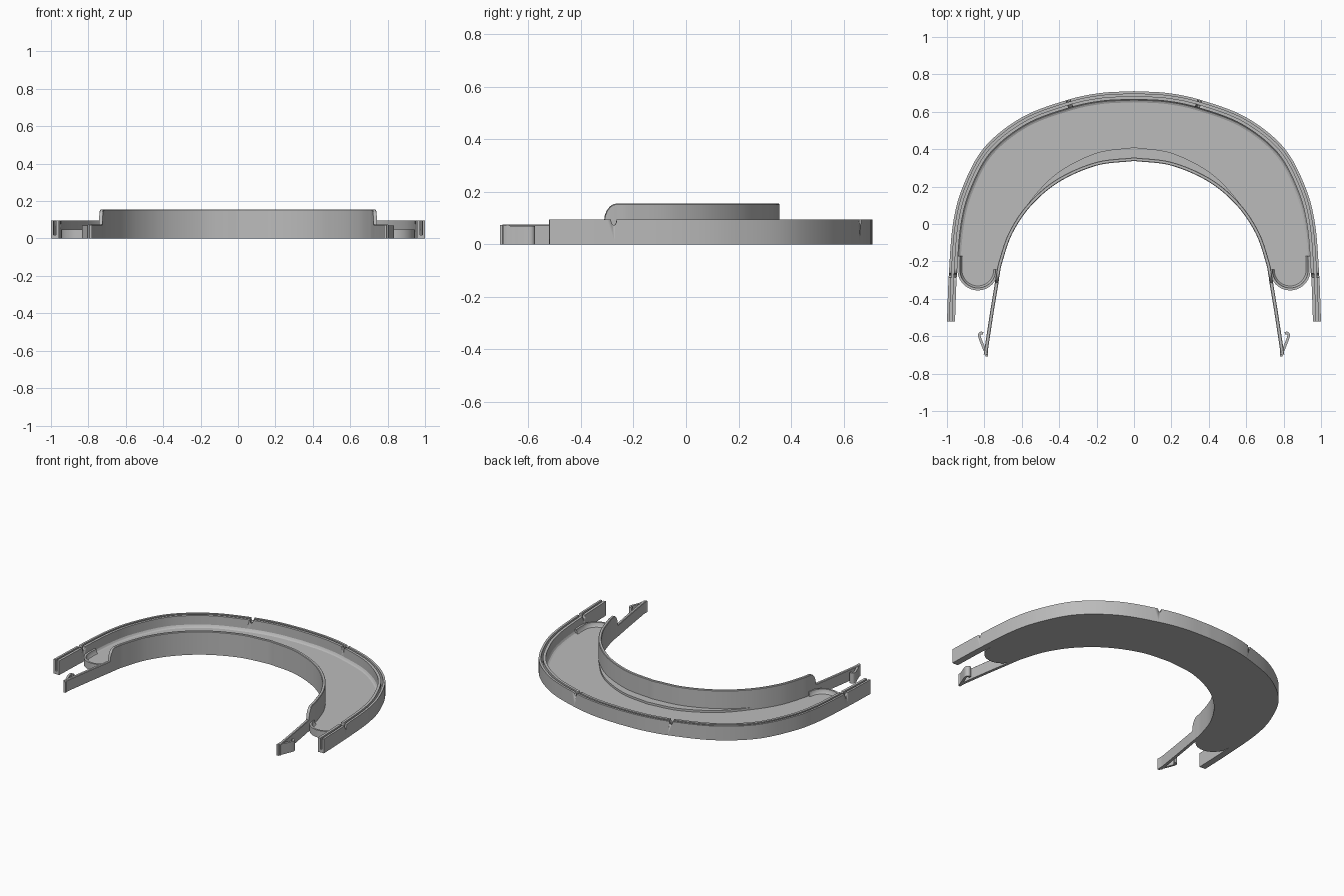
import bpy, bmesh, math
from mathutils import Vector, Matrix

if "Cube" in bpy.data.objects:
    bpy.data.objects.remove(bpy.data.objects["Cube"], do_unlink=True)

grey = bpy.data.materials.new("plain grey plastic")
grey.use_nodes = True
COLOUR = (0.5, 0.5, 0.5, 1)
grey.diffuse_color = COLOUR
grey.node_tree.nodes["Principled BSDF"].inputs["Base Color"].default_value = COLOUR


def spline(points, steps=8):
    """Smooth curve through 2D points."""
    p = [Vector(q) for q in points]
    p = [2 * p[0] - p[1]] + p + [2 * p[-1] - p[-2]]
    out = []
    for a, b, c, d in zip(p, p[1:], p[2:], p[3:]):
        for i in range(steps):
            t = i / steps
            out.append(0.5 * (2 * b + (c - a) * t + (2 * a - 5 * b + 4 * c - d) * t ** 2
                              + (3 * b - a - 3 * c + d) * t ** 3))
    return out + [p[-2]]


def flip(path):
    return [Vector((-q.x, q.y)) for q in path]


def mirrored(half):
    """Half path from the middle to the right end, completed on the left."""
    return flip(half)[:0:-1] + half


def offset(path, dist):
    """Shift a path sideways; positive is to its left."""
    out = []
    for i, q in enumerate(path):
        d = (path[min(i + 1, len(path) - 1)] - path[max(i - 1, 0)]).normalized()
        out.append(q + Vector((-d.y, d.x)) * dist)
    return out


def finish(name, bm):
    bmesh.ops.recalc_face_normals(bm, faces=bm.faces)
    mesh = bpy.data.meshes.new(name)
    bm.to_mesh(mesh)
    bm.free()
    ob = bpy.data.objects.new(name, mesh)
    bpy.context.collection.objects.link(ob)
    mesh.materials.append(grey)
    bpy.ops.object.select_all(action="DESELECT")
    ob.select_set(True)
    bpy.context.view_layer.objects.active = ob
    bpy.ops.object.shade_smooth_by_angle(angle=math.radians(30))
    return ob


def sweep(name, path, section):
    """Sweep a closed (offset, z) section; section may depend on the point."""
    bm = bmesh.new()
    get = section if callable(section) else lambda q: section
    sections = [get(q) for q in path]
    count = len(sections[0])
    shifted = {o: offset(path, o) for s in sections for o, z in s}
    rings = [[bm.verts.new((*shifted[o][i], z)) for o, z in s]
             for i, s in enumerate(sections)]
    for r, s in zip(rings, rings[1:]):
        for k in range(count):
            n = (k + 1) % count
            bm.faces.new((r[k], r[n], s[n], s[k]))
    bm.faces.new(rings[0])
    bm.faces.new(rings[-1])
    return finish(name, bm)


def slab(name, outline, z0, z1):
    bm = bmesh.new()
    face = bm.faces.new([bm.verts.new((q.x, q.y, z0)) for q in outline])
    top = bmesh.ops.extrude_face_region(bm, geom=[face])["geom"]
    bmesh.ops.translate(bm, vec=(0, 0, z1 - z0),
                        verts=[v for v in top if isinstance(v, bmesh.types.BMVert)])
    return finish(name, bm)


def box(o0, o1, z0, z1):
    return [(o0, z0), (o0, z1), (o1, z1), (o1, z0)]


# Guiding curves
outer_half = spline([(0, .71), (.18, .7), (.36, .662), (.6, .57), (.8, .41), (.915, .2),
                     (.968, 0), (.99, -.27), (1, -.52)])
inner_half = spline([(0, .337), (.2, .312), (.4, .225), (.55, .098), (.65, -.05), (.703, -.2),
                     (.718, -.27), (.727, -.33), (.75, -.47), (.785, -.7)], 12)
outer, inner = mirrored(outer_half), mirrored(inner_half)

# Outer band with a slot along its top for the visor sheet
FLOOR, RIM = .02, .048
channel = sweep("outer_channel", outer, [
    (0, 0), (0, .095), (-.014, .095), (-.014, FLOOR), (-.026, FLOOR), (-.026, .095),
    (-.043, .095), (-.043, 0)])

# Four notches through the rim of the outer band
bm = bmesh.new()
for x, y, angle in ((.35, .655, 70), (.98, -.275, 2)):
    for side in (1, -1):
        turn = Matrix.Rotation(math.radians(angle if side > 0 else 180 - angle), 4, "Z")
        place = (Matrix.Translation((side * x, y, .095)) @ turn
                 @ Matrix.Diagonal((1, 1, 2, 1)) @ Matrix.Rotation(math.pi / 2, 4, "Y"))
        bmesh.ops.create_cone(bm, cap_ends=True, segments=16, radius1=.011, radius2=.011,
                              depth=.12, matrix=place)
cutter = finish("notch_cutter", bm)
cutter.hide_render = True
bpy.context.view_layer.objects.active = channel
cut = channel.modifiers.new("notches", "BOOLEAN")
cut.operation, cut.object, cut.solver = "DIFFERENCE", cutter, "EXACT"
bpy.ops.object.modifier_apply(modifier=cut.name)
bpy.data.objects.remove(cutter, do_unlink=True)

# Crescent floor plate with rounded ends
edge = [q for q in offset(outer_half, -.042) if q.y > -.22]
end = [Vector((.835 + .109 * math.cos(a), -.245 + .11 * math.sin(a)))
       for a in (-math.pi * i / 24 for i in range(25))]
back = [q for q in offset(inner_half, .01) if q.y > -.24]
half = edge + end + back[::-1]
slab("floor_plate", half + flip(half)[::-1][1:-1], 0, FLOOR)

# Rounded fillet where the floor meets the outer band
sweep("floor_fillet", mirrored(edge), [
    (.002, .01), (.002, .042), (-.003, .031), (-.008, .024), (-.017, FLOOR), (-.017, .01)])

# Low rim around each rounded end
rim_path = edge[-2:] + end
for name, path, s in (("left_end_rim", rim_path, 1), ("right_end_rim", flip(rim_path), -1)):
    sweep(name, path, [(0, 0), (0, RIM), (-s * .013, RIM), (-s * .016, .03),
                       (-s * .024, FLOOR), (-s * .024, 0)])

# Raised crescent ledge along the inner band
ledge = spline([(0, .41), (.2, .38), (.4, .28), (.54, .143), (.64, -.01), (.672, -.07)])
wall = [q for q in offset(inner_half, .01) if q.y > -.07]
half = ledge + wall[::-1]
slab("inner_ledge", half + flip(half)[::-1][1:-1], .01, .034)

# Forehead band: tall in the middle, dropping in a curve to the low side arms
def band_section(q):
    t = min(1, max(0, (q.y + .315) / .05))
    top = .075 + .08 * math.sqrt(1 - (1 - t) ** 2)
    return [(0, 0), (0, top - .003), (.003, top), (.016, top), (.019, top - .003), (.019, 0)]


sweep("forehead_band", inner, band_section)

# Folded hooks at the arm tips
hook = spline([(.786, -.703), (.806, -.655), (.826, -.602), (.822, -.584), (.806, -.584)], 6)
for name, path in (("left_hook", hook), ("right_hook", flip(hook))):
    sweep(name, path, box(-.007, .007, 0, .07))
    tip = path[0]
    s = 1 if tip.x > 0 else -1
    slab(name + "_tip", [Vector((s * x, y)) for x, y in
                         ((.78, -.709), (.793, -.709), (.806, -.67), (.781, -.67))], 0, .073)
